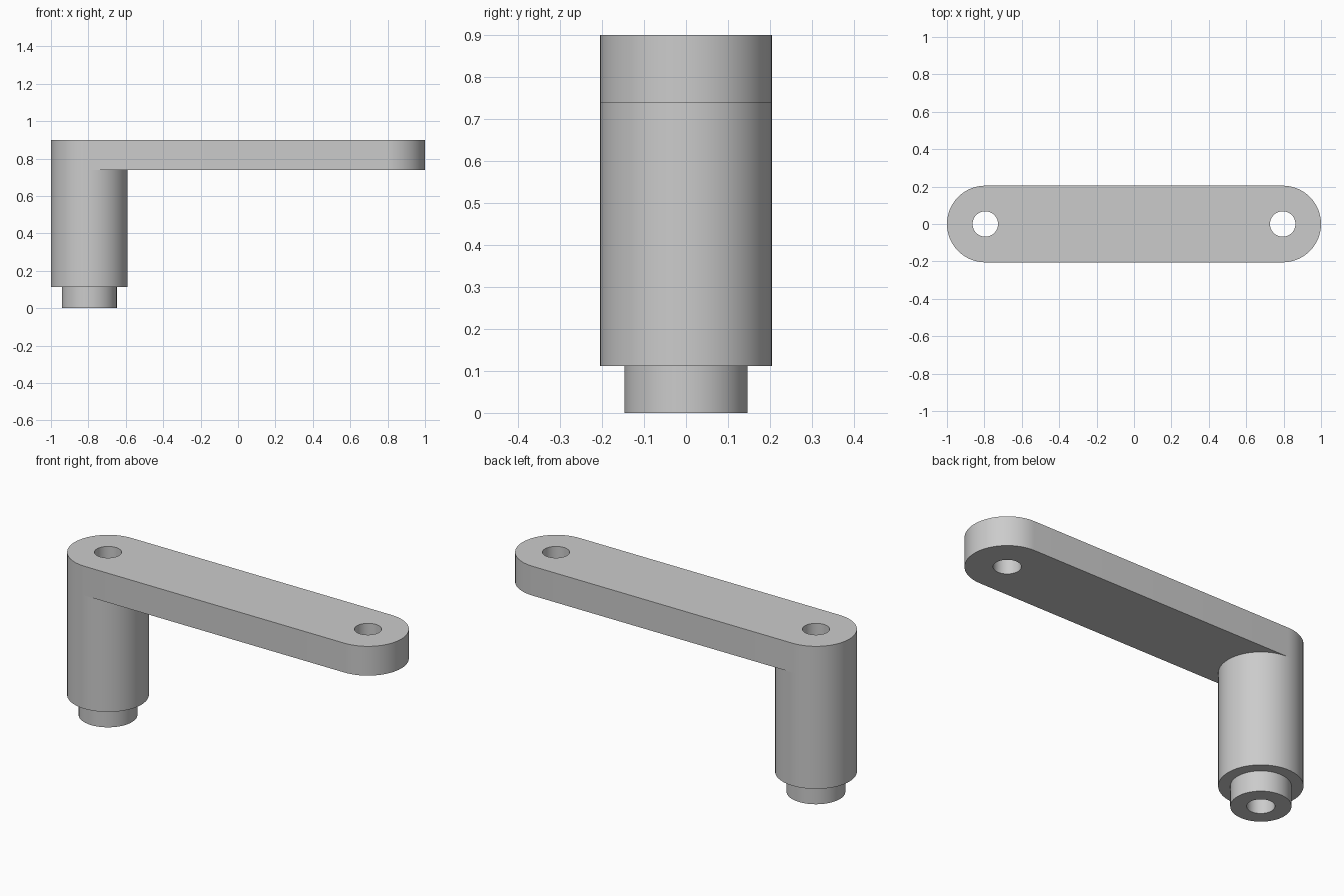
import bpy
import bmesh
from math import cos, sin, pi

# Remove the default cube
cube = bpy.data.objects.get("Cube")
if cube:
    bpy.data.objects.remove(cube, do_unlink=True)

# Main dimensions
R_OUT, R_NECK, R_HOLE = 0.205, 0.147, 0.068
Z_NECK, Z_ARM, Z_TOP = 0.112, 0.738, 0.9
X_END = 1 - R_OUT
SEGMENTS = 64

grey = bpy.data.materials.new("plain grey")
grey.use_nodes = True
color = (0.6, 0.6, 0.6, 1)
grey.diffuse_color = color
grey.node_tree.nodes["Principled BSDF"].inputs["Base Color"].default_value = color


def finish(bm, name):
    """Turn a bmesh into a smooth-shaded object with sharp rims."""
    bmesh.ops.recalc_face_normals(bm, faces=bm.faces)
    mesh = bpy.data.meshes.new(name)
    bm.to_mesh(mesh)
    bm.free()
    mesh.materials.append(grey)
    obj = bpy.data.objects.new(name, mesh)
    bpy.context.collection.objects.link(obj)
    bpy.ops.object.select_all(action="DESELECT")
    obj.select_set(True)
    bpy.context.view_layer.objects.active = obj
    bpy.ops.object.shade_smooth_by_angle(angle=pi / 6)
    return obj


def arc(cx, radius, start, sweep, count):
    return [(cx + radius * cos(start + sweep * i / count),
             radius * sin(start + sweep * i / count)) for i in range(count + 1)]


# Arm: rounded bar with a through hole at each end
bm = bmesh.new()
half = SEGMENTS // 2
outline = arc(X_END, R_OUT, -pi / 2, pi, half) + arc(-X_END, R_OUT, pi / 2, pi, half)
holes = [arc(x, R_HOLE, 0, 2 * pi, SEGMENTS)[:-1] for x in (-X_END, X_END)]
edges = []
for loop in [outline] + holes:
    verts = [bm.verts.new((x, y, Z_ARM)) for x, y in loop]
    edges += [bm.edges.new((v, verts[i - 1])) for i, v in enumerate(verts)]
bmesh.ops.triangle_fill(bm, edges=edges, use_beauty=True, normal=(0, 0, 1))
raised = bmesh.ops.extrude_face_region(bm, geom=bm.faces[:])["geom"]
bmesh.ops.translate(bm, vec=(0, 0, Z_TOP - Z_ARM),
                    verts=[g for g in raised if isinstance(g, bmesh.types.BMVert)])
finish(bm, "arm")

# Post: bored cylinder stepping down to a narrower neck
bm = bmesh.new()
profile = [(R_HOLE, 0), (R_NECK, 0), (R_NECK, Z_NECK),
           (R_OUT, Z_NECK), (R_OUT, Z_ARM), (R_HOLE, Z_ARM)]
rings = [[bm.verts.new((x, y, z)) for x, y in arc(-X_END, r, 0, 2 * pi, SEGMENTS)[:-1]]
         for r, z in profile]
for k, ring in enumerate(rings):
    below = rings[k - 1]
    for i in range(SEGMENTS):
        bm.faces.new((below[i - 1], below[i], ring[i], ring[i - 1]))
finish(bm, "post")
